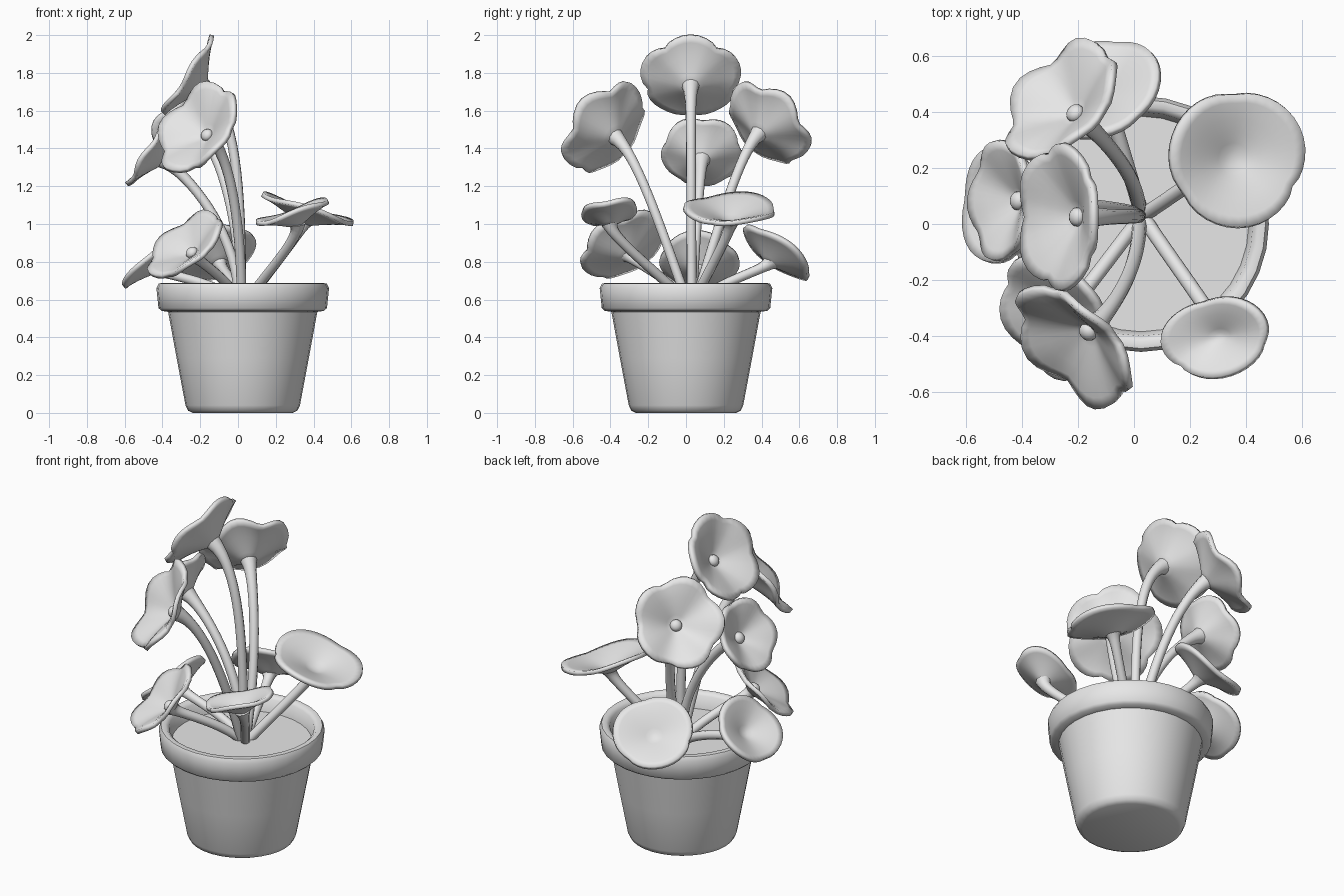
import bpy, bmesh, math
from mathutils import Vector

cube = bpy.data.objects.get("Cube")
if cube:
    bpy.data.objects.remove(cube, do_unlink=True)

GREY = (0.8, 0.8, 0.8, 1)
clay = bpy.data.materials.new("plain_grey")
clay.use_nodes = True
clay.diffuse_color = GREY
clay.node_tree.nodes["Principled BSDF"].inputs["Base Color"].default_value = GREY


def add_object(name, data):
    obj = bpy.data.objects.new(name, data)
    bpy.context.collection.objects.link(obj)
    data.materials.append(clay)
    bpy.ops.object.select_all(action='DESELECT')
    obj.select_set(True)
    bpy.context.view_layer.objects.active = obj
    return obj


def add_mesh(name, bm):
    bmesh.ops.recalc_face_normals(bm, faces=bm.faces[:])
    mesh = bpy.data.meshes.new(name)
    bm.to_mesh(mesh)
    bm.free()
    obj = add_object(name, mesh)
    for face in mesh.polygons:
        face.use_smooth = True
    return obj


def pot():
    # Lathed pot with a thick rim and the soil surface inside
    profile = [(0, 0), (0.265, 0), (0.29, 0.012), (0.303, 0.04), (0.35, 0.29),
               (0.395, 0.535), (0.43, 0.54), (0.446, 0.555), (0.457, 0.66),
               (0.445, 0.685), (0.42, 0.688), (0.4, 0.67), (0.385, 0.595), (0, 0.595)]
    bm = bmesh.new()
    verts = [bm.verts.new((r, 0, z)) for r, z in profile]
    edges = [bm.edges.new(pair) for pair in zip(verts, verts[1:])]
    bmesh.ops.spin(bm, geom=verts + edges, axis=(0, 0, 1), cent=(0, 0, 0),
                   angle=math.tau, steps=32)
    bmesh.ops.remove_doubles(bm, verts=bm.verts[:], dist=0.0005)
    obj = add_mesh("pot", bm)
    obj.location.x = 0.025
    bpy.ops.object.shade_smooth_by_angle(angle=math.radians(50))


def bloom(name, centre, normal, size, depth, lobes, notch, wave, phase):
    # Shallow funnel with a lobed, rippled rim
    segments = 40
    rings = [(0.12, -0.97), (0.24, -0.8), (0.4, -0.58), (0.6, -0.34), (0.85, -0.09), (1, 0)]
    bm = bmesh.new()
    middle = bm.verts.new((0, 0, -depth))
    previous = None
    for f, h in rings:
        ring = []
        for i in range(segments):
            t = math.tau * i / segments
            petal = abs(math.cos(lobes * (t - phase) / 2)) ** 0.6
            r = f * (1 - notch * f * f * (1 - petal))
            ripple = wave * f ** 2 * math.cos(lobes * (t - phase))
            ring.append(bm.verts.new((r * size[0] * math.cos(t),
                                      r * size[1] * math.sin(t), h * depth + ripple)))
        for i in range(segments):
            j = (i + 1) % segments
            if previous:
                bm.faces.new((previous[i], ring[i], ring[j], previous[j]))
            else:
                bm.faces.new((middle, ring[i], ring[j]))
        previous = ring
    obj = add_mesh(name, bm)
    obj.location = centre
    obj.rotation_euler = normal.to_track_quat('Z', 'Y').to_euler()
    shell = obj.modifiers.new("thickness", 'SOLIDIFY')
    shell.thickness = 0.024
    shell.offset = 0


def stem(name, start, end, normal, lift, hold, bend):
    # Tube that bends into the back of its bloom and flares there
    span = end - start
    a = start + Vector((span.x * hold, span.y * 0.33, span.z * 0.33 + lift))
    b = end - normal * span.length * bend
    curve = bpy.data.curves.new(name, 'CURVE')
    curve.dimensions = '3D'
    curve.bevel_depth = 0.026
    curve.bevel_resolution = 3
    curve.use_fill_caps = True
    line = curve.splines.new('POLY')
    count = 18
    line.points.add(count - 1)
    for i, point in enumerate(line.points):
        t = i / (count - 1)
        s = 1 - t
        p = start * s**3 + a * 3 * s * s * t + b * 3 * s * t * t + end * t**3
        point.co = (*p, 1)
        point.radius = 1 + 0.8 * t ** 9
    line.use_smooth = True
    add_object(name, curve)
    bpy.ops.object.convert(target='MESH')


def pistil(name, centre, normal):
    # Small, low bump in the heart of a flower
    bm = bmesh.new()
    bmesh.ops.create_uvsphere(bm, u_segments=14, v_segments=8, radius=0.034)
    obj = add_mesh(name, bm)
    obj.location = centre
    obj.rotation_euler = normal.to_track_quat('Z', 'Y').to_euler()
    obj.scale.z = 0.8


def plant(label, centre, normal, size, depth, lift, hold=0.33, bend=0.12, lobes=5,
          notch=0.2, wave=0.02, phase=0.3, flower=True):
    centre, normal = Vector(centre), Vector(normal).normalized()
    back = centre - normal * depth
    root = Vector((0.03, 0.03, 0.59))
    out = (back - root) * Vector((1, 1, 0))
    stem(label + "_stem", root + out * 0.06, back, normal, lift, hold, bend)
    bloom(label, centre, normal, size, depth, lobes, notch, wave, phase)
    if flower:
        pistil(label + "_pistil", back + normal * 0.02, normal)


pot()

# Tall flowers on arching stems
tall = dict(hold=0, bend=0.2)
plant("top_flower", (-0.27, 0.025, 1.785), (-0.83, 0, 0.55), (0.268, 0.252), 0.1, 0.15, phase=1.57, notch=0.12, wave=0.01, **tall)
plant("front_flower", (-0.215, -0.435, 1.51), (-0.62, -0.6, 0.48), (0.27, 0.275), 0.1, 0.06, phase=0.6, notch=0.17, **tall)
plant("back_flower", (-0.26, 0.44, 1.535), (-0.62, 0.55, 0.56), (0.255, 0.26), 0.1, 0.06, phase=1.2, notch=0.17, **tall)
plant("side_flower", (-0.475, 0.085, 1.385), (-0.85, 0.03, 0.5), (0.218, 0.21), 0.09, 0.1, phase=1.0, notch=0.12, wave=0.01, **tall)

# Low flower and broad leaves
leaf = dict(lobes=3, notch=0.1, wave=0.01, flower=False)
plant("low_flower", (-0.28, -0.335, 0.89), (-0.59, -0.43, 0.69), (0.25, 0.24), 0.08, 0.05, phase=0.5, notch=0.14, wave=0.012)
plant("side_leaf", (-0.48, 0.07, 0.81), (-0.72, 0.05, 0.68), (0.215, 0.2), 0.07, 0.06, phase=1.5, **leaf)
plant("back_leaf", (-0.12, 0.485, 0.85), (-0.3, 0.58, 0.75), (0.225, 0.22), 0.07, 0.04, phase=0.9, **leaf)
plant("left_front_leaf", (0.29, -0.405, 1.065), (-0.3, -0.06, 0.94), (0.145, 0.205), 0.07, 0, phase=2.2, **leaf)
plant("left_back_leaf", (0.37, 0.235, 1.08), (0.3, 0, 0.95), (0.248, 0.258), 0.075, 0, phase=1.1, **leaf)
